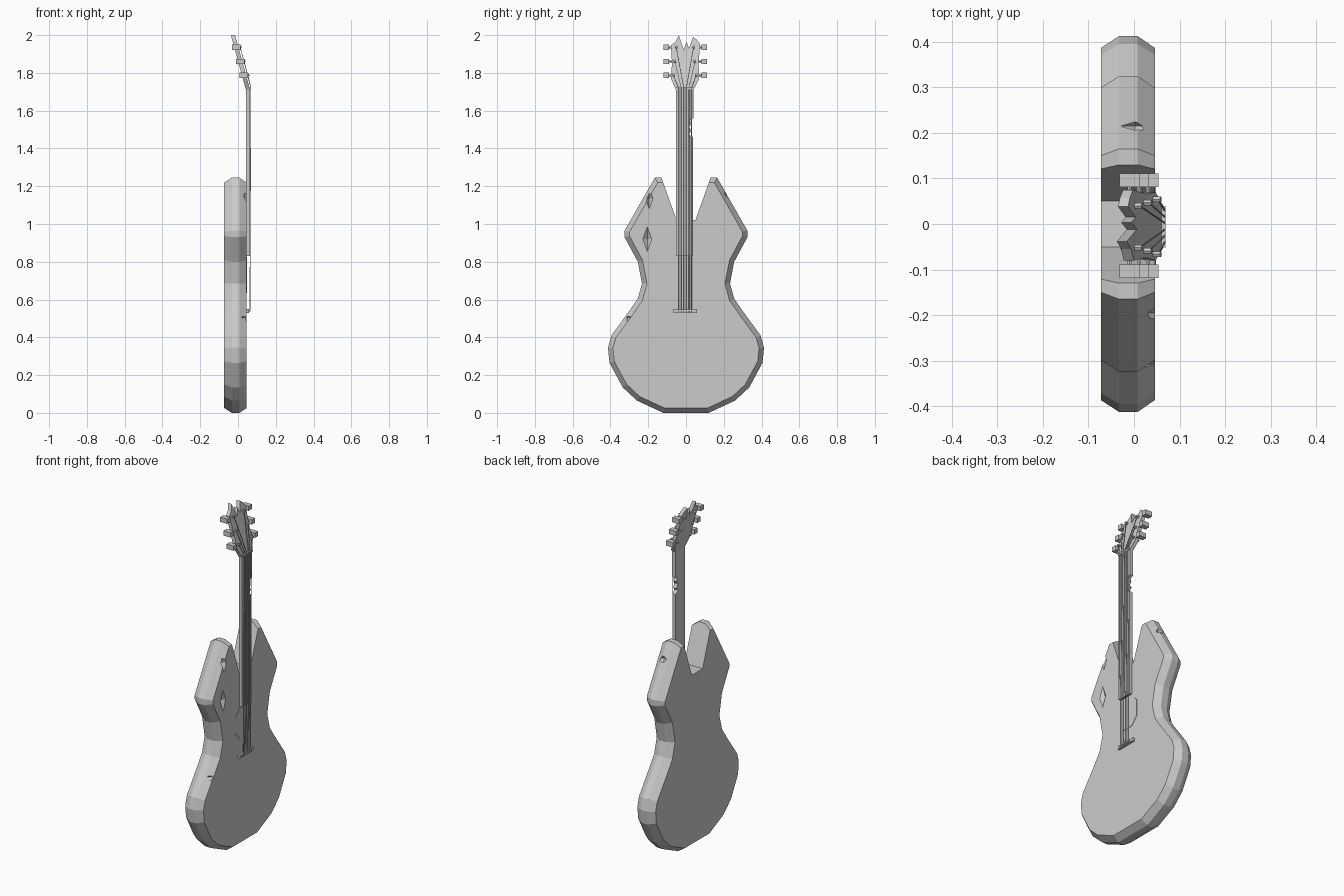
import bpy, bmesh
from mathutils import Vector, Matrix
from mathutils.geometry import intersect_line_line

cube = bpy.data.objects.get("Cube")
if cube:
    bpy.data.objects.remove(cube, do_unlink=True)

grey = bpy.data.materials.new("plain_grey")
grey.use_nodes = True
tone = (0.6, 0.6, 0.6, 1)
grey.diffuse_color = tone
grey.node_tree.nodes["Principled BSDF"].inputs["Base Color"].default_value = tone


def finish(name, bm):
    bmesh.ops.recalc_face_normals(bm, faces=bm.faces)
    mesh = bpy.data.meshes.new(name)
    bm.to_mesh(mesh)
    bm.free()
    mesh.materials.append(grey)
    obj = bpy.data.objects.new(name, mesh)
    bpy.context.collection.objects.link(obj)
    return obj


def loft(name, rings):
    """Skin matching rings of points and cap both ends."""
    bm = bmesh.new()
    loops = [[bm.verts.new(p) for p in ring] for ring in rings]
    n = len(loops[0])
    for a, b in zip(loops, loops[1:]):
        for i in range(n):
            j = (i + 1) % n
            bm.faces.new((a[i], a[j], b[j], b[i]))
    bm.faces.new(loops[0][::-1])
    bm.faces.new(loops[-1])
    return finish(name, bm)


def prism(name, outline, back, front):
    """Extrude a (y, z) outline between two depths given as functions of z."""
    return loft(name, [[(f(z), y, z) for y, z in outline] for f in (back, front)])


def box(name, centre, size):
    bm = bmesh.new()
    bmesh.ops.create_cube(bm, size=1, matrix=Matrix.Translation(centre) @ Matrix.Diagonal((*size, 1)))
    return finish(name, bm)


def rod(name, start, end, radius, sides=6):
    a, b = Vector(start), Vector(end)
    turn = (b - a).to_track_quat('Z', 'Y').to_matrix().to_4x4()
    bm = bmesh.new()
    bmesh.ops.create_cone(bm, cap_ends=True, segments=sides, radius1=radius, radius2=radius,
                          depth=(b - a).length, matrix=Matrix.Translation((a + b) / 2) @ turn)
    return finish(name, bm)


# Body: mirrored outline, chamfered everywhere except inside the neck notch
half = [(0.12, 0), (0.26, 0.065), (0.335, 0.135), (0.405, 0.265), (0.413, 0.345),
        (0.395, 0.41), (0.30, 0.54), (0.255, 0.605), (0.233, 0.685), (0.255, 0.80),
        (0.325, 0.93), (0.325, 0.965), (0.165, 1.245), (0.13, 1.245), (0.05, 1.02)]
outline = half + [(-y, z) for y, z in reversed(half)]


def inset(points, width):
    lines = []
    for i, p in enumerate(points):
        a, b = Vector((*p, 0)), Vector((*points[(i + 1) % len(points)], 0))
        d = (b - a).normalized()
        notch = len(half) - 2 <= i <= len(half)
        shift = Vector((-d.y, d.x, 0)) * (0 if notch else width)
        lines.append((a + shift, b + shift))
    return [intersect_line_line(*lines[i - 1], *lines[i])[0].xy for i in range(len(lines))]


inner = inset(outline, 0.026)
body = loft("body", [[(x, y, z) for y, z in ring] for x, ring in
                     ((-0.073, inner), (-0.033, outline), (0.008, outline), (0.046, inner))])

# Gouges chipped out of the body
for centre, size in (((0.046, -0.195, 1.135), (0.03, 0.02, 0.055)),
                     ((0.046, -0.205, 0.92), (0.02, 0.024, 0.065)),
                     ((0.04, -0.31, 0.505), (0.025, 0.02, 0.02)),
                     ((0.002, 0.215, 1.157), (0.032, 0.02, 0.03))):
    bm = bmesh.new()
    bmesh.ops.create_uvsphere(bm, u_segments=4, v_segments=2, radius=1,
                              matrix=Matrix.Translation(centre) @ Matrix.Diagonal((*size, 1)))
    cutter = finish("gouge_cutter", bm)
    cutter.hide_render = True
    cut = body.modifiers.new("gouge", 'BOOLEAN')
    cut.operation = 'DIFFERENCE'
    cut.solver = 'EXACT'
    cut.object = cutter
    bpy.context.view_layer.objects.active = body
    bpy.ops.object.modifier_apply(modifier=cut.name)
    bpy.data.objects.remove(cutter, do_unlink=True)

# Soundhole plate, bridge and saddle
hole = [(-0.09, 0.685), (-0.05, 0.635), (0.04, 0.635), (0.08, 0.685),
        (0.08, 0.775), (0.04, 0.825), (-0.05, 0.825), (-0.09, 0.775)]
prism("soundhole", hole, lambda z: 0.044, lambda z: 0.048)
box("bridge", (0.051, -0.003, 0.54), (0.014, 0.125, 0.02))
box("saddle", (0.059, -0.005, 0.54), (0.012, 0.08, 0.008))

# Neck with a splintered bite in its left edge
neck = [(-0.053, 0.83), (0.037, 0.83), (0.037, 1.46), (0.012, 1.475), (0.03, 1.49),
        (0.016, 1.515), (0.028, 1.53), (0.022, 1.55), (0.04, 1.56), (0.04, 1.72), (-0.053, 1.72)]
prism("neck", neck, lambda z: 0.042, lambda z: 0.063)
box("nut", (0.056, -0.006, 1.717), (0.026, 0.092, 0.01))


# Headstock leaning backwards, with a ragged top
def head_front(z):
    return 0.064 - 0.275 * (z - 1.71)


head = [(-0.053, 1.71), (0.04, 1.71), (0.07, 1.77), (0.066, 1.85), (0.075, 1.95), (0.058, 1.975),
        (0.038, 1.99), (0.015, 1.93), (0.003, 1.965), (-0.012, 1.92), (-0.038, 2.0),
        (-0.055, 1.965), (-0.08, 1.945), (-0.074, 1.85), (-0.08, 1.77)]
prism("headstock", head, lambda z: head_front(z) - 0.022, head_front)

# Tuners, posts and strings, three on each side
for side, word in ((-1, "right"), (1, "left")):
    for k, z in enumerate((1.787, 1.86, 1.935)):
        x = head_front(z)
        y = -0.006 + side * (0.06 - 0.007 * k)
        key = -0.004 + side * 0.1
        rod(f"{word}_tuner_shaft", (x - 0.012, y, z), (x - 0.012, key, z), 0.005)
        box(f"{word}_tuner_key", (x - 0.012, key, z), (0.045, 0.03, 0.028))
        rod(f"{word}_string_post", (x - 0.03, y, z - 0.008), (x + 0.016, y, z + 0.004), 0.007)
        lane = -0.005 + side * (0.034 - 0.0135 * k)
        rod(f"{word}_string", (0.063, lane, 0.535), (0.068, lane, 1.72), 0.0018, 4)
        rod(f"{word}_head_string", (0.068, lane, 1.72), (x + 0.01, y, z), 0.0018, 4)
